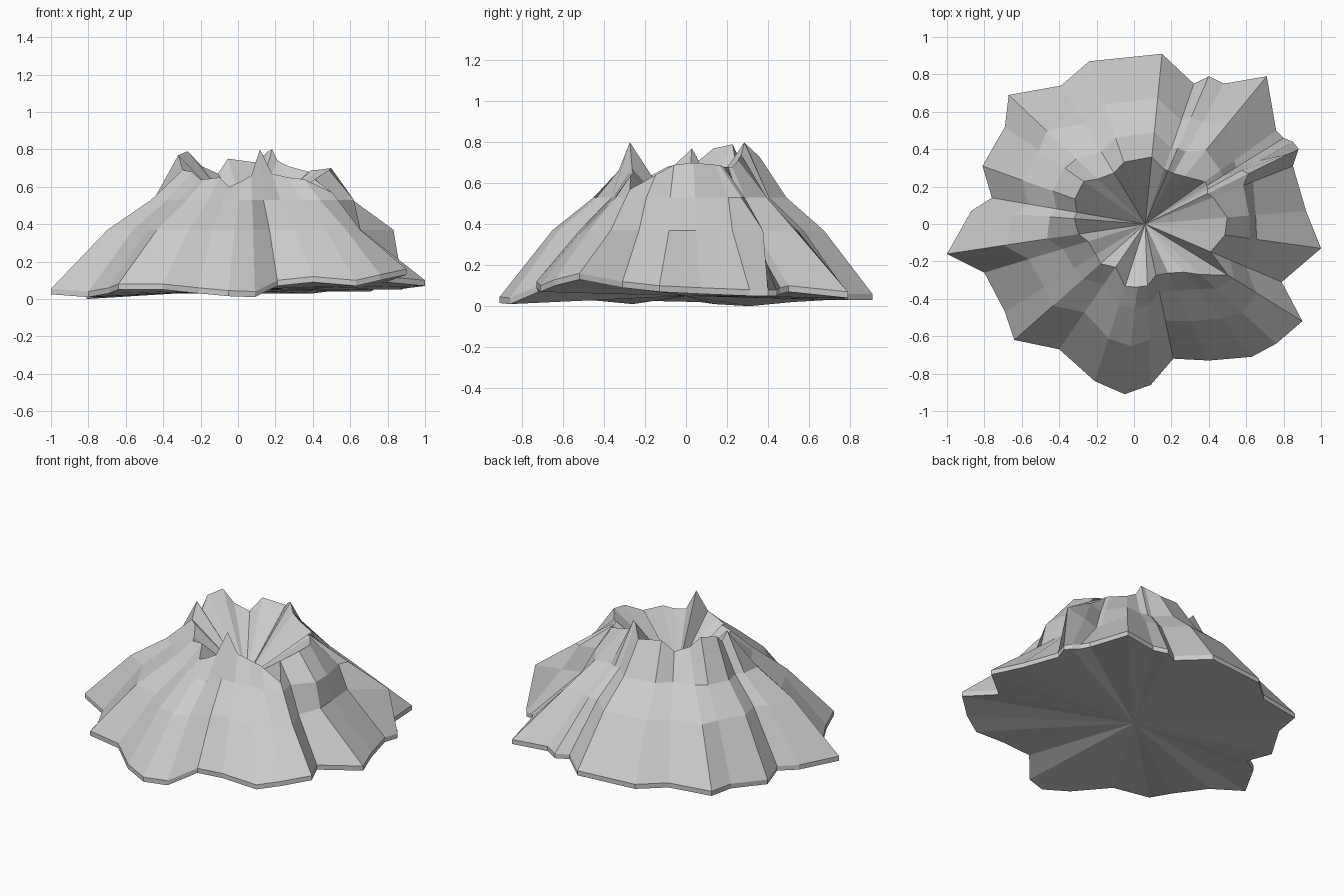
import bpy, bmesh
from mathutils import Vector

# Scalloped foot of the mountain, anticlockwise from the right: x, y, lip height
FOOT = [(1, -.13, .10), (.92, .07, .09), (.85, .31, .08), (.88, .40, .08), (.85, .44, .08),
        (.80, .46, .09), (.76, .50, .10), (.71, .79, .07), (.48, .75, .07), (.40, .79, .06),
        (.32, .75, .06), (.15, .91, .06), (-.24, .87, .06), (-.39, .74, .06), (-.67, .69, .06),
        (-.69, .52, .05), (-.81, .31, .03), (-.76, .14, .04), (-.87, .07, .05), (-1, -.16, .055),
        (-.80, -.26, .04), (-.69, -.47, .06), (-.64, -.62, .08), (-.40, -.67, .08),
        (-.21, -.84, .06), (-.05, -.91, .045), (.09, -.86, .04), (.21, -.72, .10),
        (.40, -.73, .12), (.63, -.71, .10), (.76, -.64, .13), (.90, -.52, .16), (.79, -.31, .12)]

# Jagged crater rim, one entry per foot corner: radius, height
RIM = [(.43, .69), (.44, .70), (.39, .69), (.37, .69), (.38, .68), (.39, .68), (.39, .68),
       (.33, .71), (.31, .74), (.31, .80), (.31, .79), (.36, .73), (.35, .75), (.32, .67),
       (.35, .71), (.40, .79), (.40, .77), (.37, .71), (.38, .77), (.36, .69), (.32, .68),
       (.31, .64), (.32, .64), (.28, .65), (.35, .60), (.34, .63), (.33, .66), (.28, .80),
       (.29, .67), (.33, .65), (.40, .64), (.52, .57), (.38, .64)]

# Slope breaks (fraction from foot to rim): steep blocks, a ridge and a gully on the right
BREAKS = {0: (.67, .74), 1: (.64, .72), 2: (.5, .62), 3: (.10, .55), 4: (.4, .6),
          5: (.62, .8), 6: (.59, .78), 7: (.48, .74), 31: (.62, .92), 32: (.5, .72)}
FRONT_BREAK = (.45, .80)
CENTRE = Vector((.06, 0, 0))
FLOOR_Z = .38

bm = bmesh.new()
columns = []
for i, ((x, y, z), (r, rz)) in enumerate(zip(FOOT, RIM)):
    lip = Vector((x, y, z))
    way = Vector((x, y, 0)) - CENTRE
    rim = CENTRE + way.normalized() * r + Vector((0, 0, rz))
    f1, f2 = BREAKS.get(i, FRONT_BREAK if 22 <= i <= 30 else (.43, .76))
    mid, upper = lip.lerp(rim, f1), lip.lerp(rim, f2)
    mid.z, upper.z = .37, .53
    under = Vector((x, y, max(0, z - .03)))
    columns.append([bm.verts.new(p) for p in (under, lip, mid, upper, rim)])

# Slopes, crater funnel and underside
crater = bm.verts.new(CENTRE + Vector((0, 0, FLOOR_Z)))
bottom = bm.verts.new((0, 0, .05))
for a, b in zip(columns, columns[1:] + columns[:1]):
    for k in range(4):
        bm.faces.new((a[k], b[k], b[k + 1], a[k + 1]))
    bm.faces.new((a[4], b[4], crater))
    bm.faces.new((b[0], a[0], bottom))

bmesh.ops.recalc_face_normals(bm, faces=bm.faces)
mesh = bpy.data.meshes.new("volcano")
bm.to_mesh(mesh)
bm.free()
bpy.context.collection.objects.link(bpy.data.objects.new("volcano", mesh))
